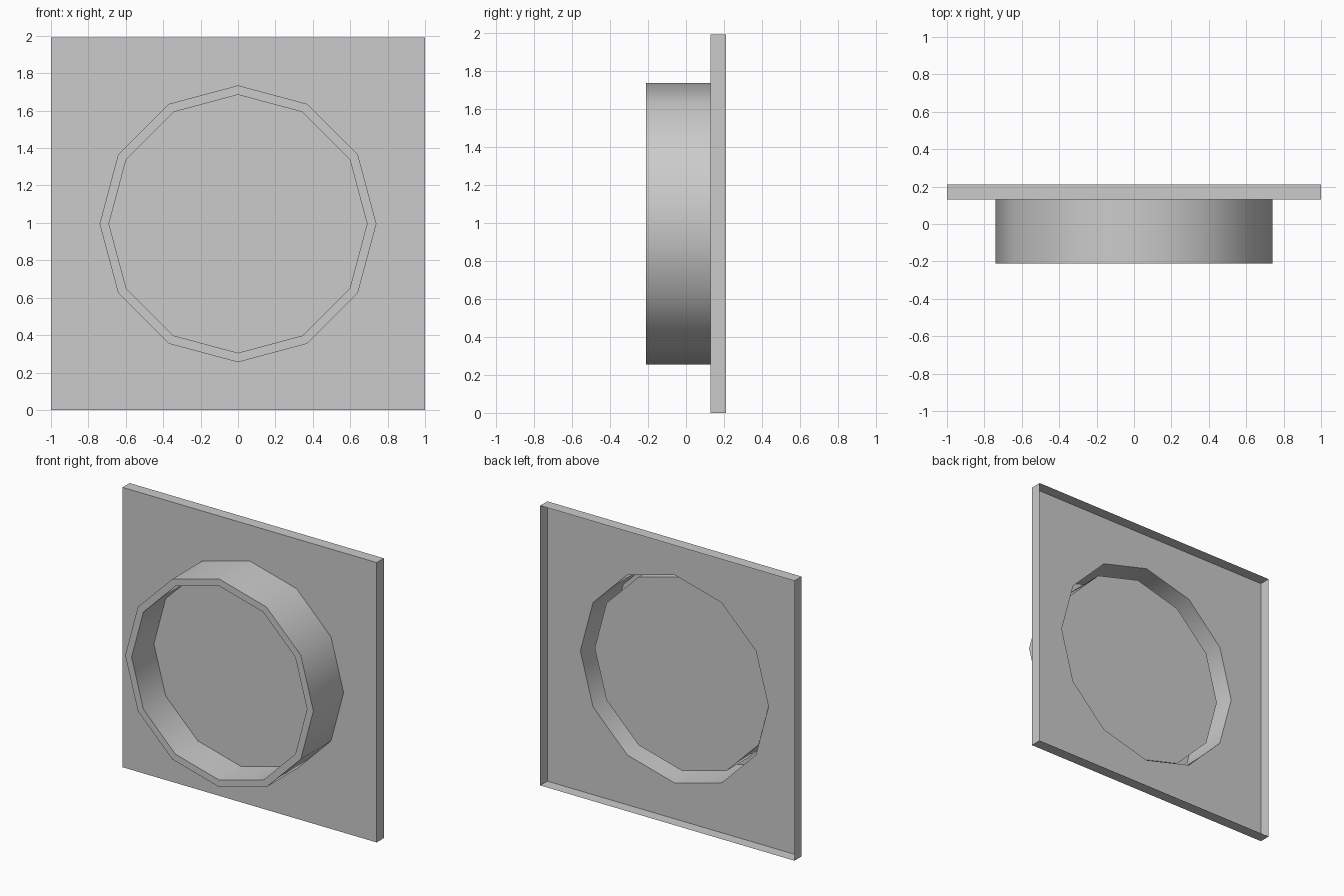
import bpy, bmesh, math
from mathutils import Vector

cube = bpy.data.objects.get("Cube")
if cube:
    bpy.data.objects.remove(cube)

grey = bpy.data.materials.new("light grey")
grey.use_nodes = True
colour = (0.6, 0.6, 0.6, 1)
grey.diffuse_color = colour
grey.node_tree.nodes["Principled BSDF"].inputs["Base Color"].default_value = colour

SIDES = 12
HALF, HEIGHT = 1.0, 1.99
MID = HEIGHT / 2
OUTER, INNER = 0.74, 0.69
FRONT, FLOOR, SHEET, BACK = -0.21, 0.04, 0.13, 0.21


def circle(bm, radius, y):
    """Ring of vertices facing the front, with one at the top."""
    angles = [2 * math.pi * i / SIDES for i in range(SIDES)]
    return [bm.verts.new((radius * math.sin(a), y, MID + radius * math.cos(a)))
            for a in angles]


def rectangle(bm, y):
    return [bm.verts.new((x, y, z)) for x, z in
            ((-HALF, 0), (-HALF, HEIGHT), (HALF, HEIGHT), (HALF, 0))]


def loft(bm, a, b):
    """Join two loops of vertices, the first one further back."""
    n = len(a)
    for i in range(n):
        j = (i + 1) % n
        bm.faces.new((a[i], a[j], b[j], b[i]))


def loop_edges(bm, loop):
    return [bm.edges.new((loop[i - 1], loop[i])) for i in range(len(loop))]


def finish(bm, name):
    mesh = bpy.data.meshes.new(name)
    bm.to_mesh(mesh)
    bm.free()
    mesh.materials.append(grey)
    obj = bpy.data.objects.new(name, mesh)
    bpy.context.collection.objects.link(obj)
    return obj


# Square sheet with a hole, and a thin flange folded towards the back
bm = bmesh.new()
rim = rectangle(bm, SHEET)
hole = circle(bm, OUTER, SHEET)
edges = loop_edges(bm, rim) + loop_edges(bm, hole)
bmesh.ops.triangle_fill(bm, edges=edges, use_beauty=True, normal=Vector((0, -1, 0)))
for face in bm.faces:
    face.normal_update()
    if face.normal.y > 0:
        face.normal_flip()
loft(bm, rectangle(bm, BACK), rim)
finish(bm, "backing_plate")

# Hollow collar, open at the back, with a recessed floor inside
bm = bmesh.new()
profile = [(OUTER, SHEET), (OUTER, FRONT), (INNER, FRONT), (INNER, FLOOR)]
loops = [circle(bm, r, y) for r, y in profile]
for a, b in zip(loops, loops[1:]):
    loft(bm, a, b)
bm.faces.new(loops[-1])
collar = finish(bm, "collar")

# Smooth walls with crisp corners
bpy.ops.object.select_all(action="DESELECT")
collar.select_set(True)
bpy.context.view_layer.objects.active = collar
bpy.ops.object.shade_smooth_by_angle(angle=math.radians(40))
